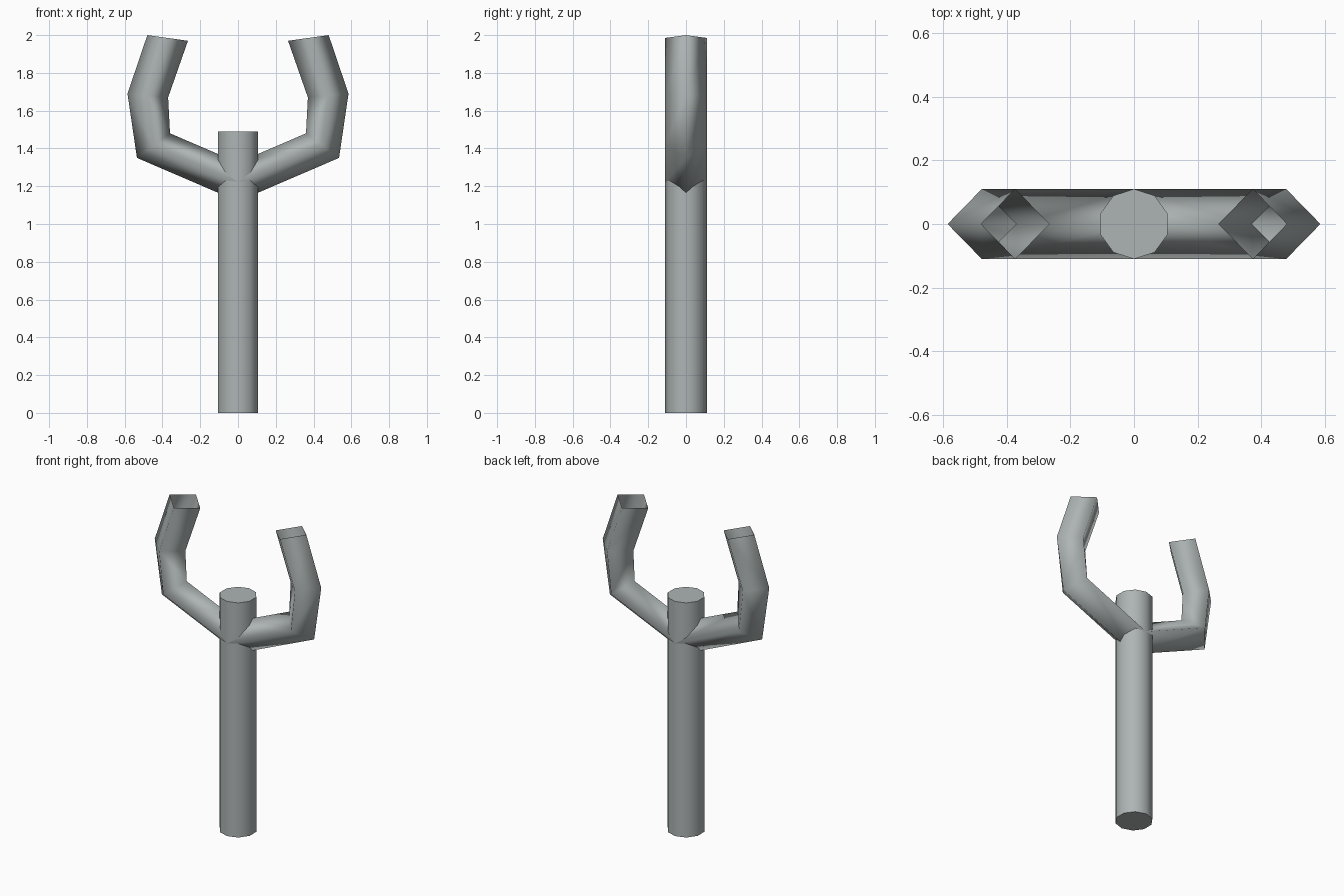
import bpy, bmesh, math

if "Cube" in bpy.data.objects:
    bpy.data.objects.remove(bpy.data.objects["Cube"])

grey = bpy.data.materials.new("cool grey")
grey.diffuse_color = (0.42, 0.46, 0.455, 1)
grey.use_nodes = True
grey.node_tree.nodes["Principled BSDF"].inputs["Base Color"].default_value = grey.diffuse_color
R = 0.11

# Upright post: ten-sided capped cylinder with an edge facing front and back
bpy.ops.mesh.primitive_cylinder_add(vertices=10, radius=R, depth=1.49,
                                    location=(0, 0, 0.745))
post = bpy.context.object
post.name = "post"
post.data.materials.append(grey)
bpy.ops.object.shade_smooth_by_angle(angle=math.radians(45))

# Forked arm: open diamond tube, rings given as (outer x, z), (inner x, z)
rings = [((0, 1.12), (0, 1.325)),
         ((0.535, 1.35), (0.36, 1.48)),
         ((0.585, 1.69), (0.37, 1.67)),
         ((0.48, 2.0), (0.265, 1.97))]
bm = bmesh.new()
loops = []
for (ox, oz), (ix, iz) in rings:
    cx, cz = (ox + ix) / 2, (oz + iz) / 2
    loops.append([bm.verts.new(p) for p in
                  ((ox, 0, oz), (cx, R, cz), (ix, 0, iz), (cx, -R, cz))])
for a, b in zip(loops, loops[1:]):
    for i in range(4):
        j = (i + 1) % 4
        bm.faces.new((a[i], a[j], b[j], b[i]))
bmesh.ops.recalc_face_normals(bm, faces=bm.faces)
# Make sure the front-facing sides point outward
if sum(f.normal.y * f.calc_center_median().y for f in bm.faces) < 0:
    bmesh.ops.reverse_faces(bm, faces=bm.faces)
mesh = bpy.data.meshes.new("forked_arms")
bm.to_mesh(mesh)
bm.free()
mesh.materials.append(grey)
mesh.shade_smooth()
arms = bpy.data.objects.new("forked_arms", mesh)
bpy.context.collection.objects.link(arms)

# Mirror to the other side, welded inside the post
mirror = arms.modifiers.new("mirror", 'MIRROR')
mirror.use_axis[0] = True
mirror.use_clip = True
